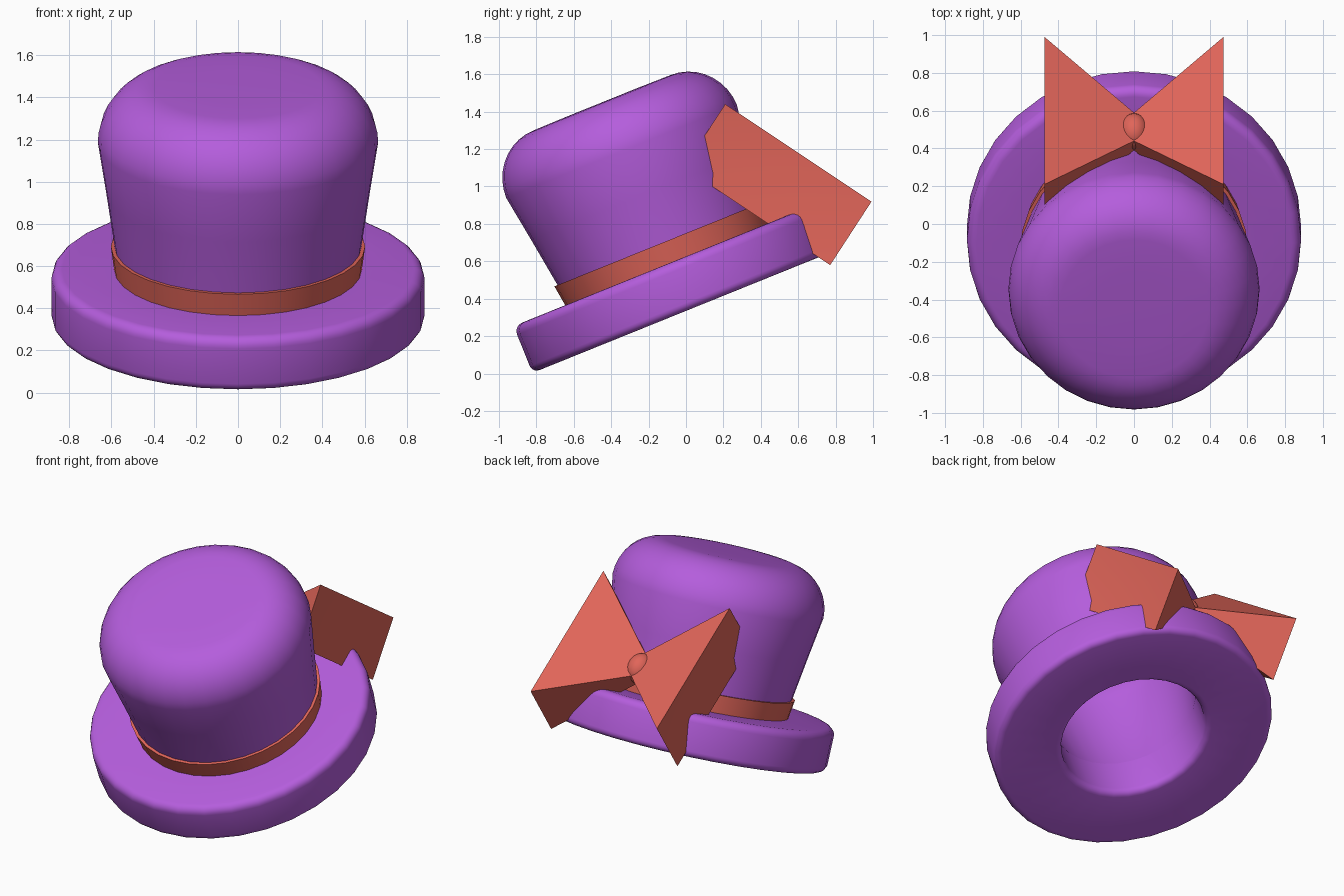
import bpy, bmesh, math
from mathutils import Matrix, Vector

if "Cube" in bpy.data.objects:
    bpy.data.objects.remove(bpy.data.objects["Cube"])

TILT = Matrix.Translation((0, 0, 0.335)) @ Matrix.Rotation(math.radians(22), 4, 'X')


def material(name, color):
    m = bpy.data.materials.new(name)
    m.diffuse_color = (*color, 1)
    m.use_nodes = True
    m.node_tree.nodes["Principled BSDF"].inputs["Base Color"].default_value = m.diffuse_color
    return m


purple = material("felt", (0.46, 0.11, 0.72))
red = material("ribbon", (0.75, 0.13, 0.10))


def finish(bm, name, mat, angle):
    bmesh.ops.recalc_face_normals(bm, faces=bm.faces)
    me = bpy.data.meshes.new(name)
    bm.to_mesh(me)
    bm.free()
    ob = bpy.data.objects.new(name, me)
    bpy.context.collection.objects.link(ob)
    me.materials.append(mat)
    bpy.ops.object.select_all(action='DESELECT')
    ob.select_set(True)
    bpy.context.view_layer.objects.active = ob
    bpy.ops.object.shade_smooth_by_angle(angle=math.radians(angle))
    return ob


def arc(cx, cz, rx, rz, a0, a1, n=5):
    return [(cx + rx * math.cos(math.radians(a0 + (a1 - a0) * i / n)),
             cz + rz * math.sin(math.radians(a0 + (a1 - a0) * i / n))) for i in range(n + 1)]


def lathe(name, profile, mat, closed=False, n=32):
    bm = bmesh.new()
    vs = [bm.verts.new((r, 0, z)) for r, z in profile]
    pairs = list(zip(vs, vs[1:])) + ([(vs[-1], vs[0])] if closed else [])
    es = [bm.edges.new(p) for p in pairs]
    bmesh.ops.spin(bm, geom=vs + es, cent=(0, 0, 0), axis=(0, 0, 1), angle=math.tau, steps=n)
    bmesh.ops.remove_doubles(bm, verts=bm.verts, dist=1e-4)
    ob = finish(bm, name, mat, 50)
    ob.matrix_world = TILT
    return ob


# Thick brim with rounded rim and head opening
lathe("brim", arc(0.845, 0.04, 0.04, 0.04, -90, 0) + arc(0.835, 0.22, 0.05, 0.05, 0, 90)
      + [(0.62, 0.27), (0.56, 0.27), (0.455, 0.27)] + arc(0.495, 0.04, 0.04, 0.04, 180, 270),
      purple, closed=True)

# Hollow crown flaring upward to a soft rounded top
lathe("crown", [(0.455, 0.26), (0.57, 0.26), (0.585, 0.385), (0.625, 0.66)]
      + arc(0.395, 0.92, 0.27, 0.28, 0, 90, 9) + [(0.2, 1.202), (0, 1.202),
      (0, 1.08), (0.33, 1.08), (0.47, 1.03), (0.53, 0.9)], purple, closed=True)

# Hat band
lathe("hat_band", [(0.575, 0.265), (0.587, 0.265), (0.603, 0.385), (0.58, 0.385)], red, closed=True)

# Bow: two flaring wings and a knot, leaning on the back of the crown
e1 = Vector((0, 0.832, -0.555))
nrm = Vector((0, 0.545, 0.838))
mid = Vector((0, 0.49, 1.01))


def wing(name, side):
    bm = bmesh.new()
    rings = []
    for x, a, b in ((0.0, 0.09, 0.045), (0.475, 0.47, 0.2025)):
        rings.append([bm.verts.new(mid + Vector((side * x, 0, 0)) + e1 * a * i + nrm * b * j)
                      for i, j in ((-1, 1), (1, 1), (1, -1), (-1, -1))])
    inner, outer = rings
    for k in range(4):
        m = (k + 1) % 4
        bm.faces.new((inner[k], inner[m], outer[m], outer[k]))
    bm.faces.new(inner)
    # slightly sunken end
    end = bm.faces.new(outer)
    c = bmesh.ops.poke(bm, faces=[end])["verts"][0]
    c.co.x -= side * 0.04
    return finish(bm, name, red, 30)


wing("bow_wing_right", 1)
wing("bow_wing_left", -1)

bm = bmesh.new()
bmesh.ops.create_uvsphere(bm, u_segments=20, v_segments=12, radius=1)
knot = finish(bm, "bow_knot", red, 60)
knot.matrix_world = (Matrix.Translation(mid) @ Vector((0, 0, 1)).rotation_difference(nrm).to_matrix().to_4x4()
                     @ Matrix.Diagonal((0.08, 0.1, 0.09, 1)))
